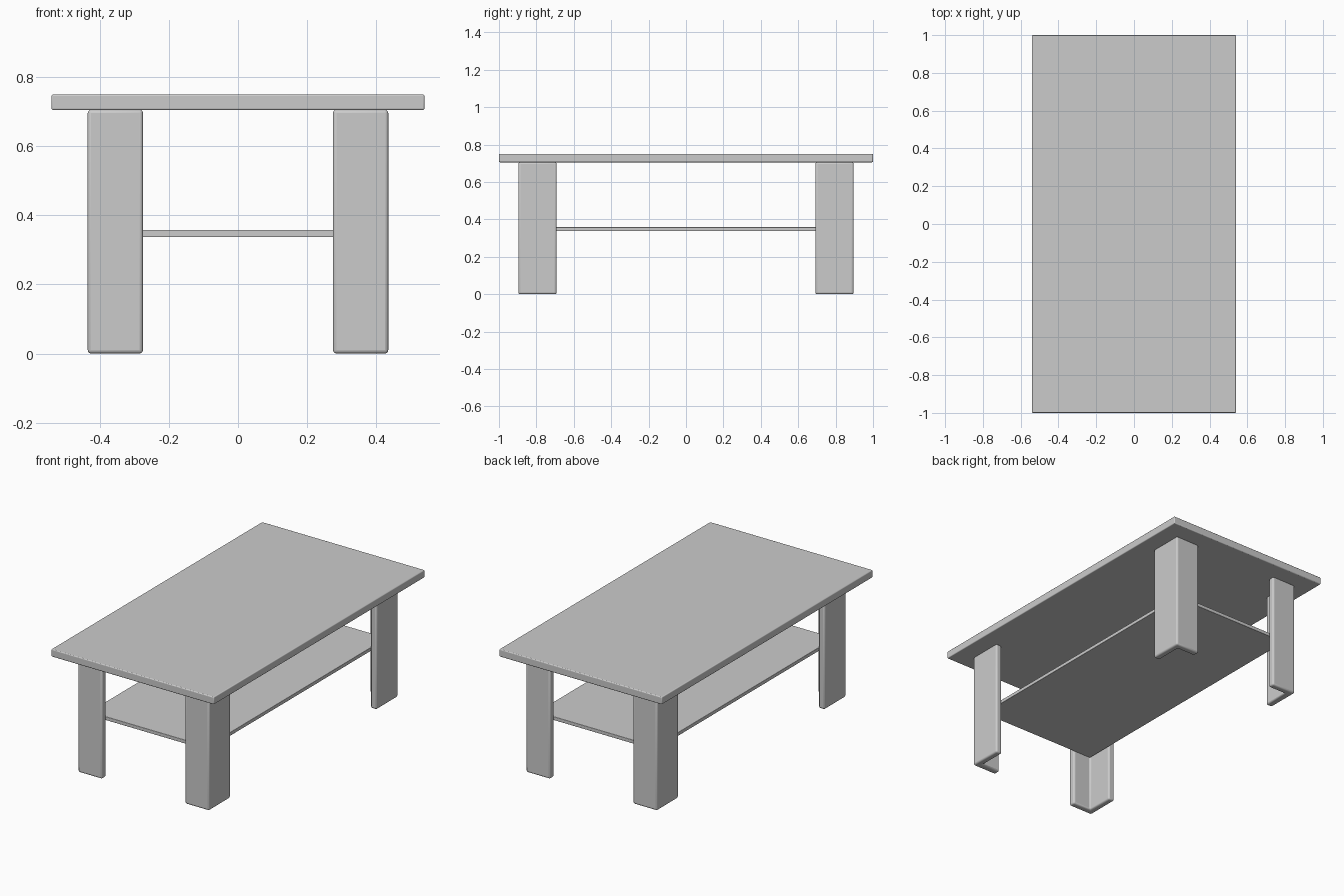
import bpy, bmesh

if "Cube" in bpy.data.objects:
    bpy.data.objects.remove(bpy.data.objects["Cube"])


def finish(obj, bevel, segments=3):
    # rounded edges baked as a modifier, smooth with sharp edges kept
    mod = obj.modifiers.new("Bevel", 'BEVEL')
    mod.width = bevel
    mod.segments = segments
    mod.limit_method = 'ANGLE'
    bpy.ops.object.select_all(action='DESELECT')
    obj.select_set(True)
    bpy.context.view_layer.objects.active = obj
    bpy.ops.object.shade_smooth_by_angle()


def prism(name, outline, z0, z1, bevel):
    # extrude a flat outline from z0 to z1
    bm = bmesh.new()
    face = bm.faces.new([bm.verts.new((x, y, z0)) for x, y in outline])
    top = bmesh.ops.extrude_face_region(bm, geom=[face])
    for v in top["geom"]:
        if isinstance(v, bmesh.types.BMVert):
            v.co.z = z1
    bmesh.ops.recalc_face_normals(bm, faces=bm.faces)
    mesh = bpy.data.meshes.new(name)
    bm.to_mesh(mesh)
    bm.free()
    obj = bpy.data.objects.new(name, mesh)
    bpy.context.collection.objects.link(obj)
    finish(obj, bevel)
    return obj


def rect(hx, hy):
    return [(-hx, -hy), (hx, -hy), (hx, hy), (-hx, hy)]


# table top and lower shelf
prism("table_top", rect(0.54, 1.0), 0.705, 0.75, 0.005)
prism("lower_shelf", rect(0.39, 0.853), 0.337, 0.358, 0.002)

# four L-section corner legs, open towards the middle
X0, X1, Y0, Y1, T = 0.275, 0.435, 0.692, 0.896, 0.04
SECTION = [(X1, Y1), (X0, Y1), (X0, Y1 - T), (X1 - T, Y1 - T), (X1 - T, Y0), (X1, Y0)]
for sx, side in ((-1, "left"), (1, "right")):
    for sy, end in ((-1, "front"), (1, "back")):
        prism(f"{end}_{side}_leg", [(x * sx, y * sy) for x, y in SECTION], 0.0, 0.706, 0.01)
